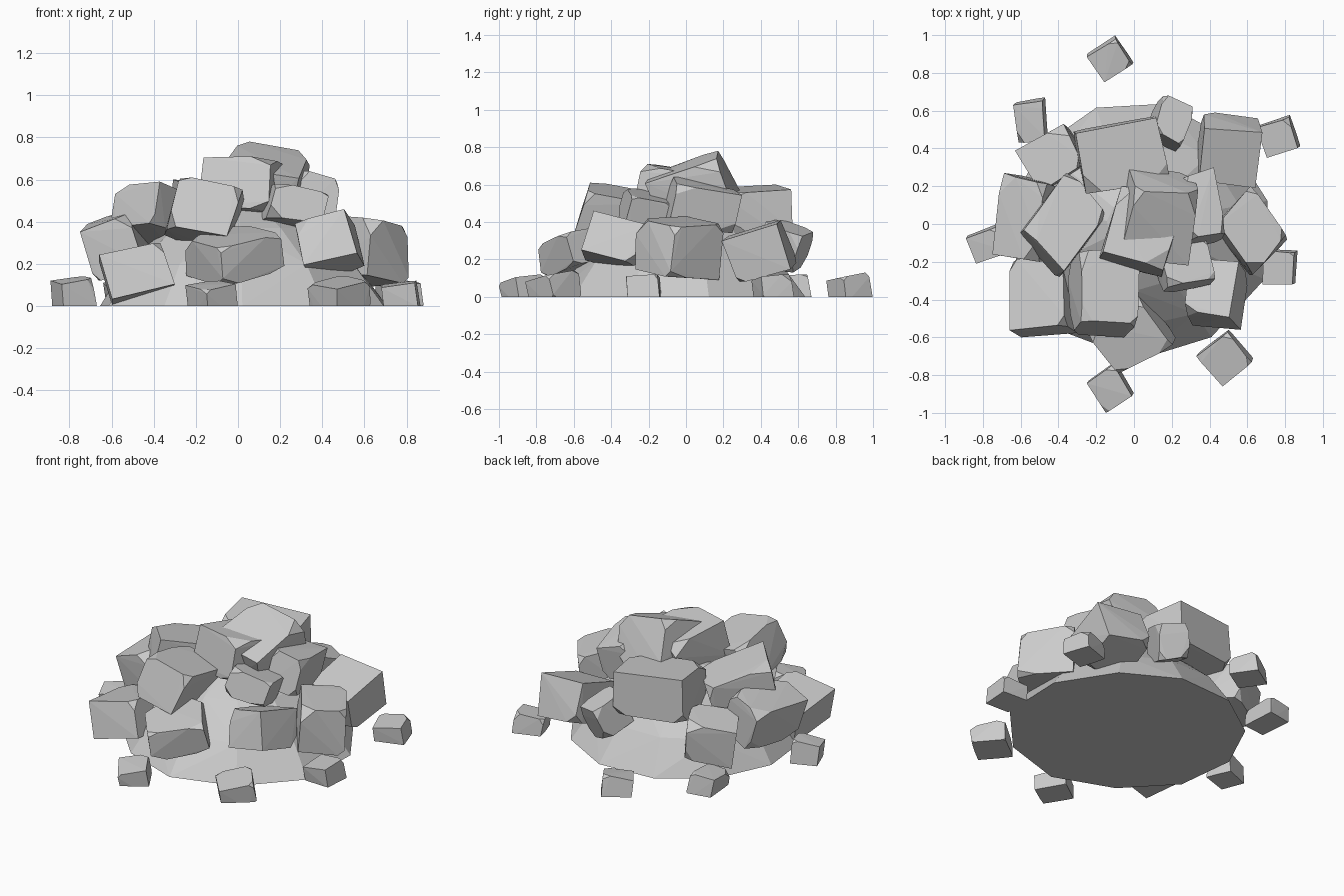
import bpy, bmesh, math, random
from mathutils import Vector, Euler
from itertools import product

if "Cube" in bpy.data.objects:
    bpy.data.objects.remove(bpy.data.objects["Cube"])


def finish(bm, name):
    bmesh.ops.recalc_face_normals(bm, faces=bm.faces[:])
    bmesh.ops.dissolve_limit(bm, angle_limit=math.radians(2), verts=bm.verts[:], edges=bm.edges[:])
    mesh = bpy.data.meshes.new(name)
    bm.to_mesh(mesh)
    bm.free()
    ob = bpy.data.objects.new(name, mesh)
    bpy.context.collection.objects.link(ob)
    return ob


def rock(name, xr, yr, zr, rot, seed, chip=0.65, grounded=False):
    """Chipped, tilted block fitted to measured x, y and z ranges."""
    rng = random.Random(seed)
    lo, hi = Vector((xr[0], yr[0], zr[0])), Vector((xr[1], yr[1], zr[1]))
    size = hi - lo
    turn = Euler([math.radians(a) for a in rot]).to_matrix()
    pts = []
    for s in product((-1, 1), repeat=3):
        c = Vector([s[i] * size[i] / 2 * rng.uniform(0.92, 1.05) for i in range(3)])
        if rng.random() < chip:        # chipped corner
            for i in range(3):
                p = c.copy()
                p[i] *= 1 - rng.uniform(0.2, 0.65)
                pts.append(turn @ p)
        else:
            pts.append(turn @ c)
    a = Vector([min(p[i] for p in pts) for i in range(3)])
    b = Vector([max(p[i] for p in pts) for i in range(3)])
    bm = bmesh.new()
    for p in pts:
        bm.verts.new([lo[i] + (p[i] - a[i]) / (b[i] - a[i]) * size[i] for i in range(3)])
    bmesh.ops.convex_hull(bm, input=bm.verts[:])
    bmesh.ops.delete(bm, geom=[v for v in bm.verts if not v.link_faces], context='VERTS')
    if grounded:                       # flat underside on the ground
        bmesh.ops.bisect_plane(bm, geom=bm.verts[:] + bm.edges[:] + bm.faces[:],
                               plane_co=(0, 0, 0), plane_no=(0, 0, -1), clear_outer=True)
        bmesh.ops.holes_fill(bm, edges=[e for e in bm.edges if e.is_boundary], sides=0)
    return finish(bm, name)


# Faceted core mound with a flat underside, wider to the front right
rng = random.Random(4)
bm = bmesh.new()
for r, z in ((0.66, 0), (0.52, 0.2), (0.33, 0.37), (0.14, 0.48)):
    for i in range(11):
        t = math.tau * (i + 0.3) / 11
        k = r * rng.uniform(0.97, 1.04) * (1 + 0.13 * max(0, math.cos(t + 0.5)))
        bm.verts.new((k * math.cos(t), k * math.sin(t), z))
bmesh.ops.convex_hull(bm, input=bm.verts[:])
bmesh.ops.delete(bm, geom=[v for v in bm.verts if not v.link_faces], context='VERTS')
finish(bm, "core_mound")

# Piled boulders: x range, y range, z range, tilt
boulders = {
    "front_left_boulder": ((-.66, -.30), (-.60, -.18), (.0, .30), (-8, -16, 3)),
    "front_upper_boulder": ((-.35, .03), (-.60, -.13), (.25, .61), (-14, 14, -3)),
    "front_right_boulder": ((.27, .60), (-.56, -.18), (.12, .46), (-16, -15, -4)),
    "front_middle_boulder": ((-.25, .22), (-.79, -.36), (.10, .38), (10, -14, 32)),
    "summit_front_boulder": ((-.19, .27), (-.28, .20), (.39, .71), (-12, 0, -17)),
    "summit_boulder": ((-.10, .34), (-.22, .30), (.36, .78), (20, 10, -8)),
    "left_upper_boulder": ((-.60, -.15), (-.28, .27), (.27, .59), (-16, -4, -42)),
    "left_boulder": ((-.75, -.40), (-.20, .27), (.12, .46), (6, -18, -12)),
    "back_left_boulder": ((-.63, -.22), (.17, .53), (.08, .38), (-5, -8, 32)),
    "back_boulder": ((-.32, .19), (.16, .57), (.29, .60), (4, 4, 11)),
    "back_small_boulder": ((.05, .31), (.38, .68), (.13, .41), (-20, 10, -25)),
    "back_right_boulder": ((.32, .68), (.19, .59), (.08, .41), (18, 8, -6)),
    "right_boulder": ((.41, .81), (-.27, .20), (.09, .43), (0, 8, 42)),
    "right_inner_boulder": ((.10, .43), (-.36, -.08), (.35, .58), (-12, 12, 10)),
    "right_upper_boulder": ((.22, .48), (-.13, .30), (.34, .64), (-10, 12, 10)),
}
for n, (name, args) in enumerate(boulders.items()):
    rock(name, *args, seed=20 + n)

# Loose stones around the foot
stones = [
    ((-.25, .0), (.75, 1.0), .13, 32), ((-.64, -.45), (.43, .67), .12, 5),
    ((.65, .88), (.35, .58), .12, 18), ((-.89, -.67), (-.21, .0), .14, 20),
    ((.68, .87), (-.32, -.13), .12, -3), ((.33, .63), (-.86, -.56), .14, 40),
    ((-.25, .0), (-1.0, -.73), .12, 32),
]
for n, (xr, yr, h, yaw) in enumerate(stones):
    rock(f"loose_stone_{n + 1}", xr, yr, (-.06, h), (6, -8, yaw), 60 + n, 0.5, True)
